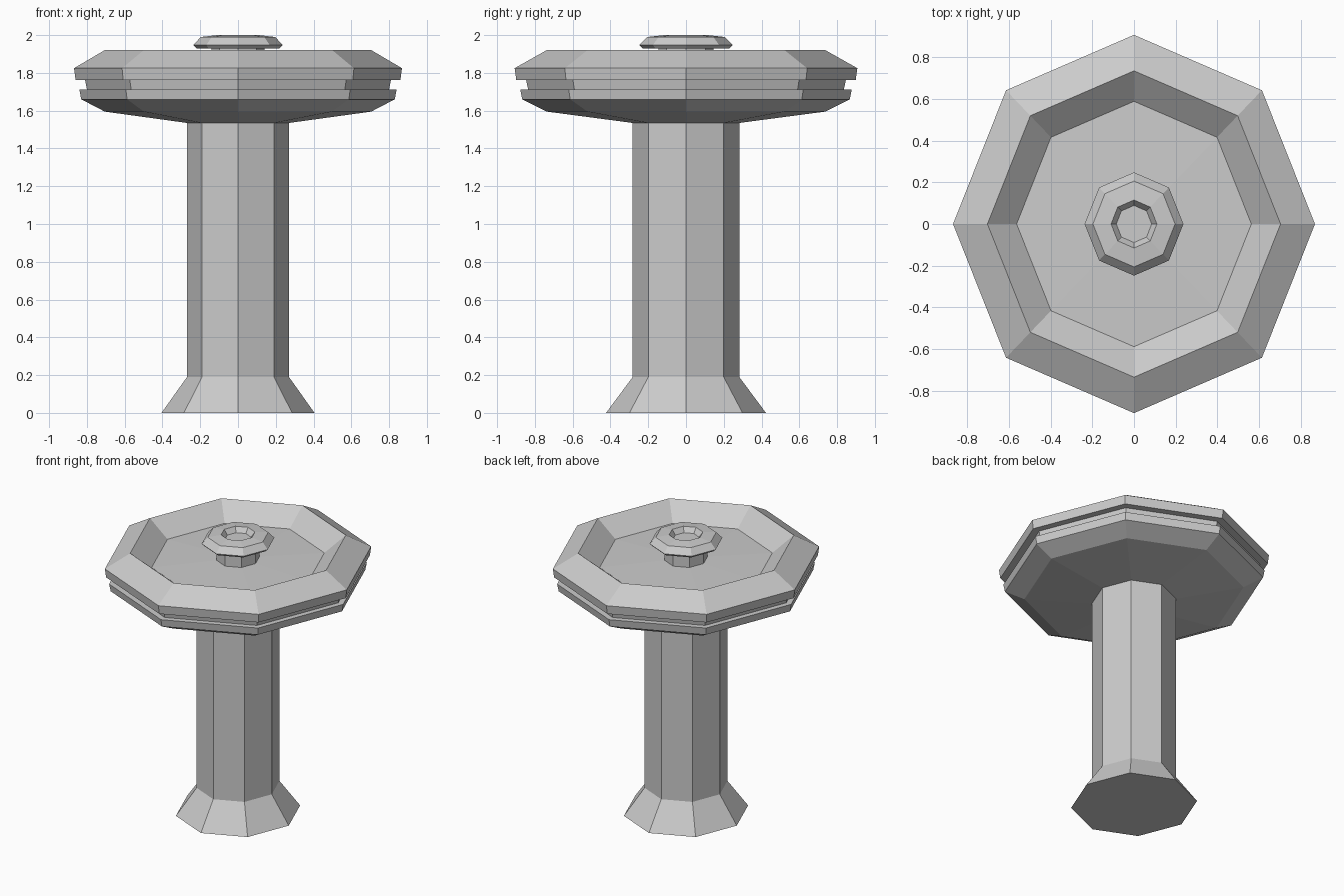
import bpy, bmesh
from math import cos, sin, pi

if "Cube" in bpy.data.objects:
    bpy.data.objects.remove(bpy.data.objects["Cube"])

SIDES = 8
Y_STRETCH = 1.045  # the plan is slightly deeper than wide


def lathe(name, profile):
    """Turn a (radius, height) profile into a flat-faced octagonal solid."""
    bm = bmesh.new()
    rings = []
    for r, z in profile:
        rings.append([bm.verts.new((r * cos(2 * pi * i / SIDES),
                                    r * Y_STRETCH * sin(2 * pi * i / SIDES), z))
                      for i in range(SIDES)])
    for a, b in zip(rings, rings[1:]):
        for i in range(SIDES):
            j = (i + 1) % SIDES
            bm.faces.new((a[i], a[j], b[j], b[i]))
    bm.faces.new(rings[0][::-1])
    bm.faces.new(rings[-1])
    bmesh.ops.recalc_face_normals(bm, faces=bm.faces)
    mesh = bpy.data.meshes.new(name)
    bm.to_mesh(mesh)
    bm.free()
    obj = bpy.data.objects.new(name, mesh)
    bpy.context.collection.objects.link(obj)
    return obj


# Pillar with flared foot
lathe("pedestal", [(0.405, 0), (0.27, 0.19), (0.27, 1.54)])

# Wide bowl: sloped underside, grooved rim, recessed floor
lathe("basin", [(0.20, 1.53), (0.27, 1.535), (0.705, 1.595), (0.83, 1.66),
                (0.84, 1.713), (0.80, 1.713), (0.81, 1.763), (0.86, 1.763),
                (0.868, 1.825), (0.703, 1.922), (0.563, 1.807), (0.13, 1.82)])

# Central spout: stem, bevelled cap and shallow opening
lathe("spout", [(0.14, 1.81), (0.14, 1.93), (0.22, 1.93), (0.237, 1.947),
                (0.197, 1.99), (0.11, 2.0), (0.085, 1.965)])
